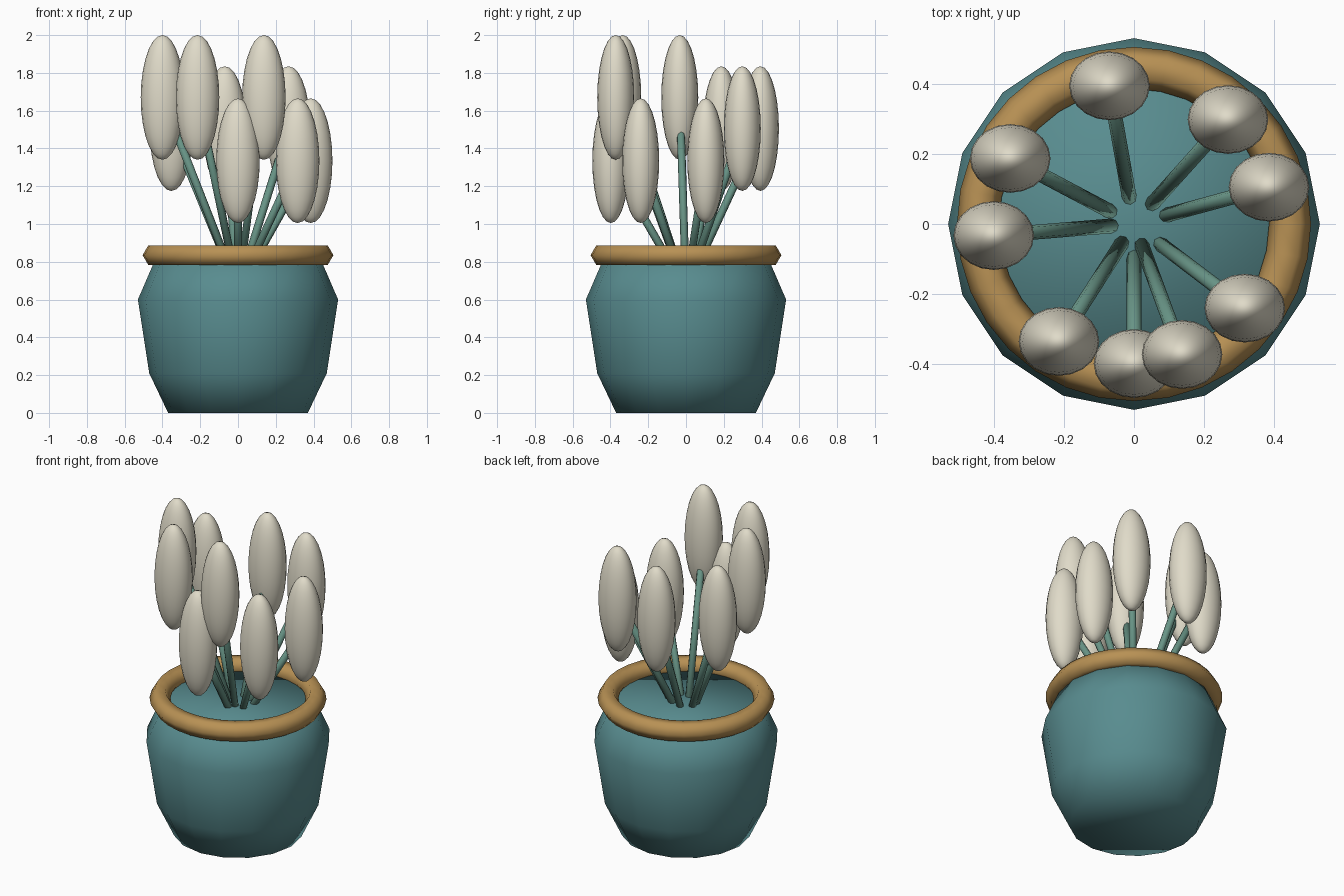
import bpy
import bmesh
import math
from mathutils import Vector

cube = bpy.data.objects.get("Cube")
if cube:
    bpy.data.objects.remove(cube, do_unlink=True)


def make_material(name, rgb):
    mat = bpy.data.materials.new(name)
    mat.use_nodes = True
    mat.diffuse_color = (*rgb, 1)
    mat.node_tree.nodes["Principled BSDF"].inputs["Base Color"].default_value = (*rgb, 1)
    return mat


teal = make_material("teal glaze", (0.098, 0.262, 0.275))
tan = make_material("tan clay", (0.479, 0.283, 0.089))
cream = make_material("cream petal", (0.745, 0.708, 0.584))
green = make_material("stem green", (0.138, 0.296, 0.238))


def finish(obj, name, mat):
    obj.name = name
    obj.data.materials.append(mat)
    for poly in obj.data.polygons:
        poly.use_smooth = True
    return obj


def lathe(name, profile, sides, mat, closed=False):
    """Revolve (radius, height) points; closed joins the last ring to the first."""
    bm = bmesh.new()
    rings = []
    for radius, z in profile:
        angles = [math.tau * i / sides for i in range(sides)]
        rings.append([bm.verts.new((radius * math.cos(a), radius * math.sin(a), z))
                      for a in angles])
    pairs = list(zip(rings, rings[1:]))
    if closed:
        pairs.append((rings[-1], rings[0]))
    else:
        bm.faces.new(rings[0][::-1])
        bm.faces.new(rings[-1])
    for low, high in pairs:
        for i in range(sides):
            j = (i + 1) % sides
            bm.faces.new((low[i], low[j], high[j], high[i]))
    bmesh.ops.recalc_face_normals(bm, faces=bm.faces)
    mesh = bpy.data.meshes.new(name)
    bm.to_mesh(mesh)
    bm.free()
    obj = bpy.data.objects.new(name, mesh)
    bpy.context.collection.objects.link(obj)
    return finish(obj, name, mat)


# Pot body with a closed top, and the hexagonal-section rim
lathe("pot", [(0.37, 0), (0.47, 0.21), (0.53, 0.6), (0.435, 0.82)], 16, teal)
rim_section = [(0.445 + 0.06 * math.cos(k * math.pi / 3),
                0.835 + 0.06 * math.sin(k * math.pi / 3)) for k in range(6)]
lathe("rim", rim_section, 32, tan, closed=True)

# Buds in three height tiers, each on a stem fanning out from one root point
root = Vector((0, 0, 0.65))
tiers = {
    "tall": (1.67, [(-0.4, -0.033), (-0.214, -0.335), (0.137, -0.372)]),
    "middle": (1.505, [(-0.07, 0.394), (0.268, 0.298), (-0.353, 0.187)]),
    "short": (1.335, [(0.385, 0.105), (0.316, -0.24), (0, -0.398)]),
}
for tier, (height, spots) in tiers.items():
    for n, (x, y) in enumerate(spots, 1):
        tip = Vector((x, y, height))
        bpy.ops.mesh.primitive_uv_sphere_add(segments=20, ring_count=14, radius=1, location=tip)
        bud = finish(bpy.context.object, f"{tier}_bud_{n}", cream)
        bud.scale = (0.115, 0.098, 0.33)

        axis = tip - root
        bpy.ops.mesh.primitive_cylinder_add(vertices=8, radius=0.021, depth=axis.length,
                                            location=(tip + root) / 2,
                                            rotation=axis.to_track_quat('Z', 'Y').to_euler())
        finish(bpy.context.object, f"{tier}_stem_{n}", green)
